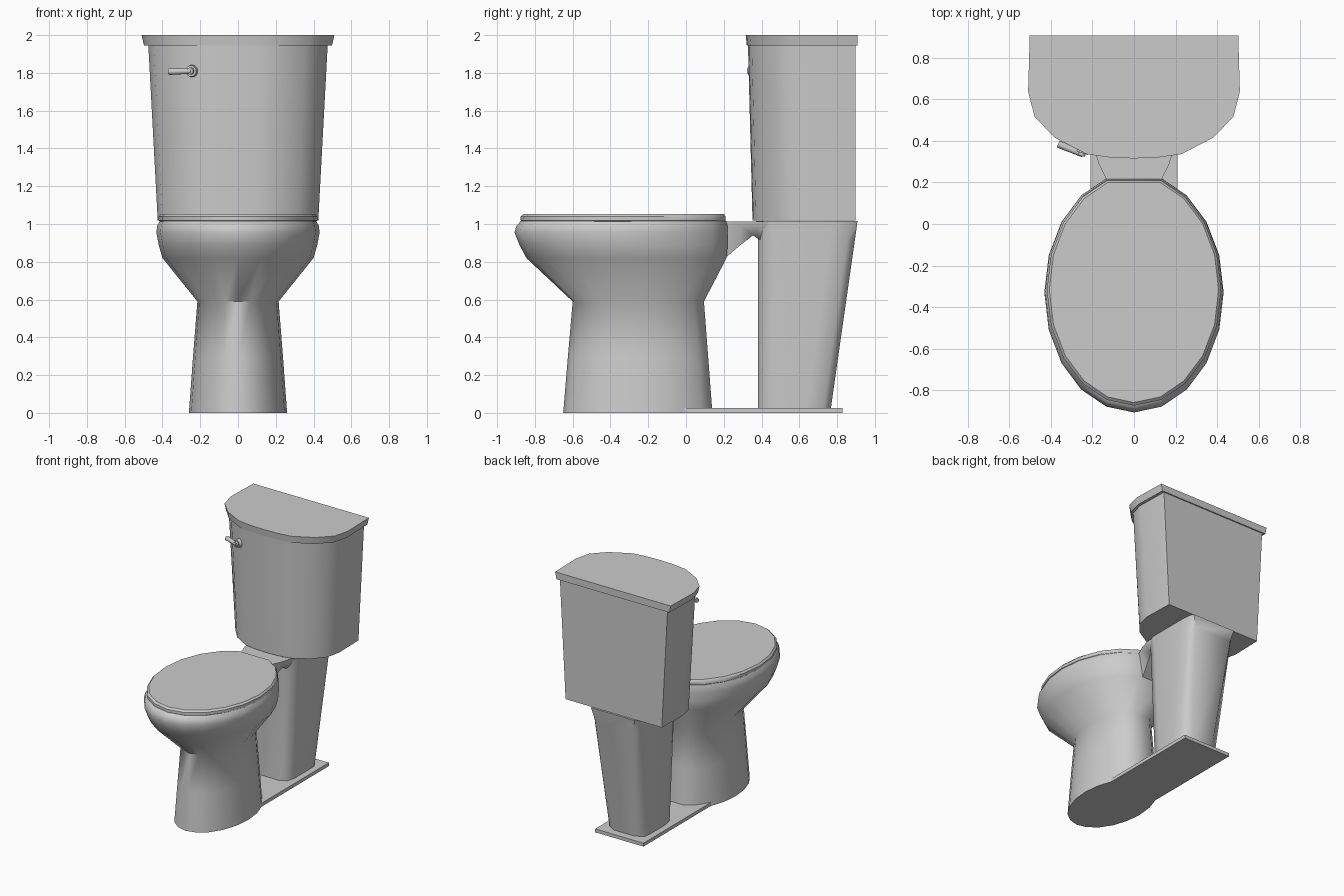
import bpy, bmesh, math
from mathutils import Vector

if "Cube" in bpy.data.objects:
    bpy.data.objects.remove(bpy.data.objects["Cube"])


def finish(name, bm, angle):
    bmesh.ops.recalc_face_normals(bm, faces=bm.faces[:])
    me = bpy.data.meshes.new(name)
    bm.to_mesh(me)
    bm.free()
    ob = bpy.data.objects.new(name, me)
    bpy.context.collection.objects.link(ob)
    bpy.ops.object.select_all(action='DESELECT')
    ob.select_set(True)
    bpy.context.view_layer.objects.active = ob
    bpy.ops.object.shade_smooth_by_angle(angle=math.radians(angle))
    return ob


def loft(name, rings, angle=40):
    """Skin a stack of equal-length closed rings and cap both ends."""
    bm = bmesh.new()
    vs = [[bm.verts.new(p) for p in r] for r in rings]
    n = len(vs[0])
    for a, b in zip(vs, vs[1:]):
        for i in range(n):
            j = (i + 1) % n
            bm.faces.new((a[i], a[j], b[j], b[i]))
    bm.faces.new(vs[0])
    bm.faces.new(vs[-1])
    return finish(name, bm, angle)


def mirror_ring(half, z):
    """Closed ring at height z from its right half, front to back."""
    left = [(-x, y) for x, y in reversed(half) if x > 0]
    return [(x, y, z) for x, y in half + left]


def egg(z, front, back, hw):
    """20-sided oval with a flattened back."""
    ry = (back - front) / (1 + math.cos(math.pi / 10))
    c = front + ry
    half = [(hw * math.sin(k * math.pi / 10), c - ry * math.cos(k * math.pi / 10))
            for k in range(10)]
    return mirror_ring([(abs(x), y) for x, y in half] + [], z)


# Bowl with its flared pedestal
loft("bowl", [egg(*r) for r in [
    (0, -0.65, 0.14, 0.26), (0.3, -0.625, 0.117, 0.238), (0.59, -0.60, 0.095, 0.215),
    (0.82, -0.845, 0.215, 0.40), (0.89, -0.882, 0.22, 0.42),
    (0.955, -0.908, 0.22, 0.432), (0.99, -0.898, 0.22, 0.428),
    (1.015, -0.875, 0.215, 0.415)]], 50)

# Closed seat and lid
loft("seat_lid", [egg(*r) for r in [
    (1.012, -0.865, 0.205, 0.412), (1.018, -0.875, 0.21, 0.42),
    (1.04, -0.875, 0.21, 0.42), (1.053, -0.86, 0.20, 0.408)]])


# Rear column under the tank
def column(z, front, back, hw, flat):
    half = [(hw * 0.6, front), (hw * 0.9, front + 0.03), (hw, front + 0.1),
            (hw, back - 0.13), (hw * 0.97, back - 0.04), (flat, back)]
    return mirror_ring(half, z)


loft("rear_column", [column(0.01, 0.38, 0.765, 0.16, 0.09),
                     column(0.92, 0.38, 0.895, 0.205, 0.165),
                     column(1.015, 0.37, 0.908, 0.21, 0.19)], 50)

# Bridge joining bowl and rear column: (y, bottom z, half-width, lower half-width)
loft("bridge", [[(-h, y, 1.012), (h, y, 1.012), (h * 0.97, y, 0.985),
                 (l, y, z), (-l, y, z), (-h * 0.97, y, 0.985)]
                for y, z, h, l in [(0.15, 0.79, 0.13, 0.10), (0.22, 0.83, 0.135, 0.10),
                                   (0.29, 0.89, 0.17, 0.12), (0.355, 0.94, 0.19, 0.14),
                                   (0.385, 0.92, 0.20, 0.15), (0.45, 0.90, 0.20, 0.15)]], 50)

# Floor plate
loft("floor_plate", [[(-0.21, -0.06, z), (0.21, -0.06, z), (0.21, 0.828, z), (-0.21, 0.828, z)]
                     for z in (0, 0.027)])


# Tank and tank lid share one bow-fronted outline
def tank_ring(z, hw, front, back):
    outline = [(0, 0), (0.23, 0.008), (0.45, 0.035), (0.75, 0.17), (0.94, 0.34),
               (1.0, 0.545), (0.985, 1)]
    return mirror_ring([(x * hw, front + y * (back - front)) for x, y in outline], z)


loft("tank", [tank_ring(1.018, 0.425, 0.352, 0.898), tank_ring(1.95, 0.475, 0.328, 0.898)])
loft("tank_lid", [tank_ring(1.945, 0.498, 0.322, 0.908), tank_ring(2.0, 0.51, 0.316, 0.908)])


# Flush handle: round boss and lever
def rod(name, a, b, r1, r2, sides=12):
    a, b = Vector(a), Vector(b)
    bm = bmesh.new()
    bmesh.ops.create_cone(bm, cap_ends=True, segments=sides, radius1=r1, radius2=r2,
                          depth=(b - a).length)
    q = Vector((0, 0, 1)).rotation_difference(b - a)
    for v in bm.verts:
        v.co = q @ v.co + (a + b) / 2
    finish(name, bm, 40)


rod("handle_boss", (-0.235, 0.39, 1.81), (-0.25, 0.342, 1.81), 0.036, 0.03)
rod("handle_pivot", (-0.25, 0.345, 1.81), (-0.254, 0.328, 1.81), 0.02, 0.018)
rod("handle_lever", (-0.245, 0.335, 1.81), (-0.365, 0.385, 1.807), 0.014, 0.018)
